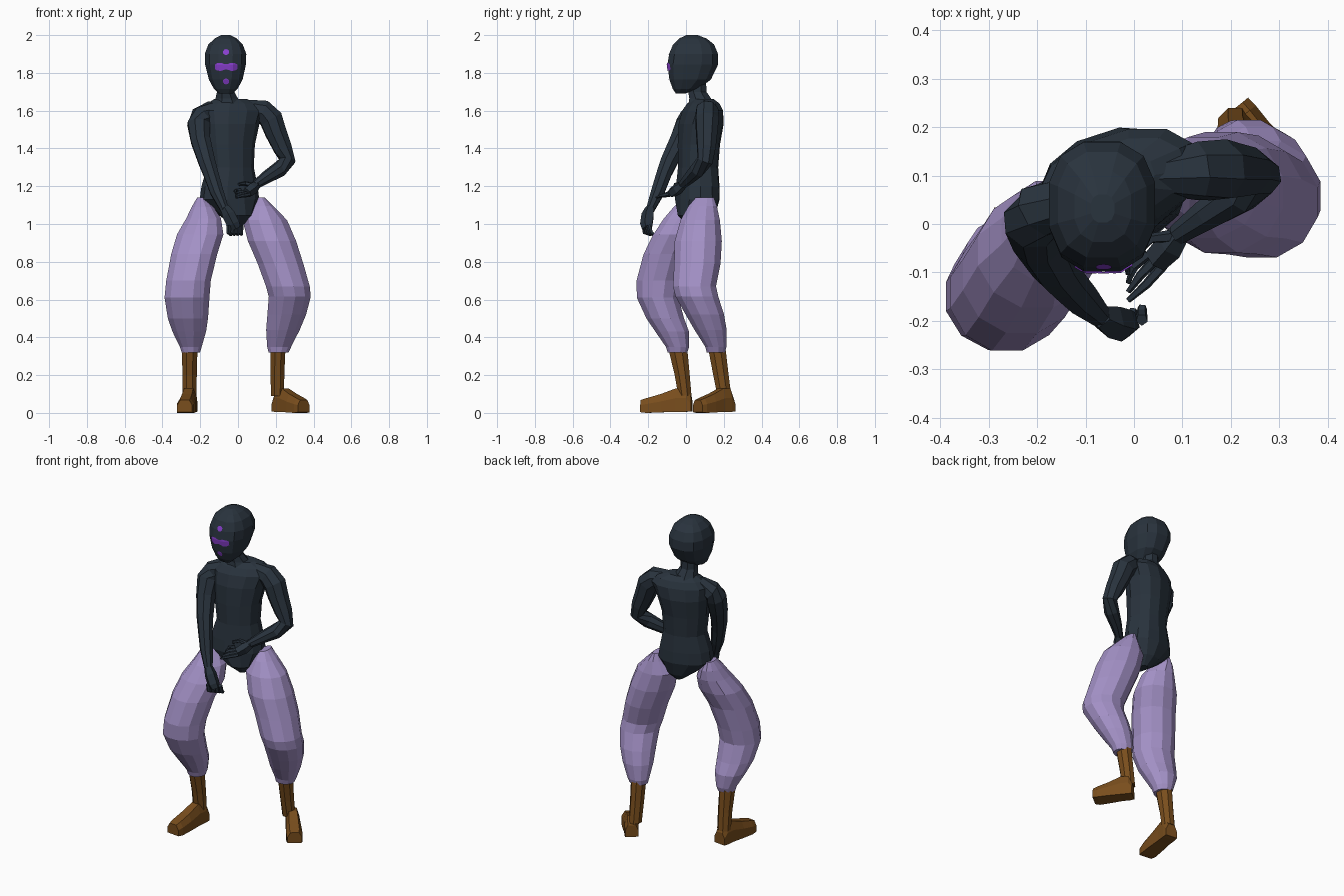
import bpy, bmesh, math
from mathutils import Vector
from mathutils.bvhtree import BVHTree


def material(name, rgb):
    m = bpy.data.materials.new(name)
    m.diffuse_color = (*rgb, 1)
    return m


DARK = material("dark slate", (0.022, 0.033, 0.047))
LILAC = material("lilac cloth", (0.37, 0.285, 0.57))
BROWN = material("brown leather", (0.19, 0.075, 0.012))
VIOLET = material("violet paint", (0.25, 0.05, 0.62))


def finish(name, bm, mat):
    bmesh.ops.recalc_face_normals(bm, faces=bm.faces)
    me = bpy.data.meshes.new(name)
    bm.to_mesh(me)
    bm.free()
    me.materials.append(mat)
    ob = bpy.data.objects.new(name, me)
    bpy.context.collection.objects.link(ob)
    return ob


def skin(bm, rings):
    """Bridge equal-sized rings of points and cap both ends."""
    vs = [[bm.verts.new(p) for p in r] for r in rings]
    n = len(vs[0])
    for a, b in zip(vs, vs[1:]):
        for i in range(n):
            j = (i + 1) % n
            bm.faces.new((a[i], a[j], b[j], b[i]))
    bm.faces.new(vs[0][::-1])
    bm.faces.new(vs[-1])


def oval(x, y, z, rx, ry, n=12, yaw=0, power=1.0):
    """Level ring; power below 1 makes it squarer."""
    out = []
    for i in range(n):
        a = 2 * math.pi * (i + 0.5) / n
        c, s = math.cos(a), math.sin(a)
        u = rx * math.copysign(abs(c) ** power, c)
        v = ry * math.copysign(abs(s) ** power, s)
        out.append(Vector((x + u * math.cos(yaw) - v * math.sin(yaw),
                           y + u * math.sin(yaw) + v * math.cos(yaw), z)))
    return out


def stack(name, rings, mat, **kw):
    bm = bmesh.new()
    skin(bm, [oval(*r, **kw) for r in rings])
    return finish(name, bm, mat)


def tube(bm, path, n=8):
    """Round tube through (x, y, z, radius) points."""
    pts = [Vector(p[:3]) for p in path]
    rings = []
    for i, p in enumerate(pts):
        t = (pts[min(i + 1, len(pts) - 1)] - pts[max(i - 1, 0)]).normalized()
        u = t.cross(Vector((0.3, 1, 0.1))).normalized()
        v = t.cross(u)
        r = path[i][3]
        rings.append([p + r * (u * math.cos(2 * math.pi * k / n) + v * math.sin(2 * math.pi * k / n))
                      for k in range(n)])
    skin(bm, rings)


def limb(name, paths, mat):
    bm = bmesh.new()
    for i, p in enumerate(paths):
        tube(bm, p, 8 if i == 0 else 5)
    return finish(name, bm, mat)


# Head, with the pointed chin to the front
head = stack("head", [
    (-.065, -.03, 1.69, .036, .024), (-.065, -.002, 1.715, .064, .07),
    (-.065, .022, 1.765, .092, .113), (-.066, .036, 1.845, .111, .138),
    (-.066, .04, 1.9, .113, .133), (-.066, .04, 1.95, .094, .112),
    (-.065, .036, 1.982, .06, .075), (-.065, .032, 2.0, .025, .03)],
    DARK, power=.8)

# Neck and torso, turned toward the rear arm
stack("neck", [(-.055, .085, 1.62, .09, .08), (-.06, .075, 1.665, .064, .062),
               (-.065, .06, 1.7, .05, .052), (-.065, .06, 1.77, .05, .05)], DARK, n=8)
stack("torso", [
    (.0, .055, .997, .028, .05), (-.012, .055, 1.045, .085, .098),
    (-.045, .06, 1.13, .16, .112), (-.045, .062, 1.2, .15, .11),
    (-.04, .064, 1.3, .124, .103), (-.045, .068, 1.42, .135, .108),
    (-.04, .08, 1.53, .155, .114), (-.03, .088, 1.6, .172, .1),
    (-.028, .092, 1.637, .14, .078), (-.04, .09, 1.663, .085, .05)],
    DARK, yaw=math.radians(18), power=.9)

# Arms: shoulder to wrist, then palm, fingers and thumb
fistA = [(-.07, -.19, 1.085, .025), (-.05, -.2, 1.05, .036), (-.025, -.207, 1.0, .036), (-.012, -.205, .975, .028)]
fingersA = [[(-.05 + .022 * i, -.222 + .008 * i, .995, .013),
             (-.05 + .022 * i, -.218 + .011 * i, .955, .012),
             (-.037 + .018 * i, -.19 + .006 * i, .945, .01)] for i in range(4)]
limb("straight_arm", [
    [(-.07, .075, 1.615, .03), (-.14, .055, 1.602, .05), (-.193, .028, 1.57, .06), (-.209, .005, 1.53, .063),
     (-.197, -.035, 1.44, .056), (-.165, -.09, 1.33, .048), (-.145, -.115, 1.27, .043),
     (-.112, -.15, 1.17, .038), (-.07, -.19, 1.075, .024)],
    fistA, *fingersA], DARK)

palmB = [(.1, -.015, 1.208, .022), (.075, -.045, 1.185, .032), (.045, -.075, 1.165, .028)]
fingersB = [[(.06 - .016 * i, -.085 + .012 * i, 1.155 + .008 * i, .012),
             (.025 - .013 * i, -.125 + .018 * i, 1.15 + .008 * i, .01),
             (-.012, -.158 + .018 * i, 1.14 + .008 * i, .006)] for i in range(4)]
thumbB = [(.08, -.025, 1.205, .014), (.035, -.03, 1.215, .011), (.005, -.06, 1.21, .008)]
limb("bent_arm", [
    [(.04, .1, 1.62, .04), (.13, .11, 1.598, .062), (.175, .112, 1.555, .066),
     (.2, .11, 1.485, .06), (.237, .108, 1.4, .052), (.262, .1, 1.335, .044),
     (.217, .062, 1.288, .043), (.15, .02, 1.247, .034), (.09, -.022, 1.205, .023)],
    palmB, *fingersB, thumbB], DARK)

# Baggy trouser legs
stack("front_trouser_leg", [
    (-.195, .03, 1.14, .022, .045), (-.187, .012, 1.09, .06, .08), (-.182, -.015, 1.03, .095, .105),
    (-.2, -.055, .945, .127, .122), (-.232, -.105, .84, .126, .124), (-.262, -.142, .7, .122, .124),
    (-.27, -.15, .61, .123, .114), (-.265, -.11, .5, .11, .103),
    (-.258, -.073, .43, .092, .092), (-.25, -.045, .35, .06, .064), (-.25, -.045, .32, .05, .054)],
    LILAC, n=12)
stack("rear_trouser_leg", [
    (.12, .1, 1.14, .022, .05), (.13, .088, 1.095, .06, .078), (.142, .075, 1.02, .122, .108),
    (.18, .065, .91, .132, .129), (.225, .06, .79, .125, .127), (.264, .045, .67, .12, .118),
    (.274, .058, .615, .115, .117), (.258, .1, .52, .106, .105),
    (.238, .13, .44, .092, .088), (.218, .158, .35, .066, .058), (.215, .158, .32, .055, .05)],
    LILAC, n=12)


def boot(name, shaft, heel, toe):
    bm = bmesh.new()
    skin(bm, [oval(*r, n=8) for r in shaft])
    heel, toe = Vector((*heel, 0)), Vector((*toe, 0))
    side = (toe - heel).normalized().cross(Vector((0, 0, 1)))
    rings = []
    for t, w, h, low in [(0, .037, .08, .008), (.1, .039, .13, .006), (.3, .039, .13, .006),
                         (.6, .044, .1, .003), (.88, .046, .078, 0), (1, .04, .068, .004)]:
        c = heel.lerp(toe, t)
        rings.append([c + side * w * u + Vector((0, 0, z)) for u, z in
                      [(-1, low), (1, low), (1, h * .6), (.6, h), (-.6, h), (-1, h * .6)]])
    skin(bm, rings)
    return finish(name, bm, BROWN)


boot("front_boot", [(-.256, -.045, .35, .045, .055), (-.256, -.02, .2, .041, .043), (-.258, -.006, .09, .04, .038)],
     (-.252, .03), (-.282, -.238))
boot("rear_boot", [(.212, .162, .35, .043, .05), (.209, .185, .2, .039, .044), (.209, .203, .09, .038, .04)],
     (.207, .238), (.348, .062))

# Painted face marks: thin plates laid on the head
bm = bmesh.new()
bm.from_mesh(head.data)
tree = BVHTree.FromBMesh(bm)
bm.free()


def on_face(x, z):
    hit = tree.ray_cast(Vector((x, -1, z)), Vector((0, 1, 0)))[0]
    return hit + Vector((0, -.004, 0))


def mark(name, columns):
    """Strip of (x, low z, high z) columns, projected on the face."""
    bm = bmesh.new()
    rows = [[bm.verts.new(on_face(x, lo + (hi - lo) * k / 4)) for k in range(5)] for x, lo, hi in columns]
    for a, b in zip(rows, rows[1:]):
        for k in range(4):
            bm.faces.new((a[k], b[k], b[k + 1], a[k + 1]))
    ob = finish(name, bm, VIOLET)
    if ob.data.polygons[0].normal.y > 0:
        ob.data.flip_normals()


def dot(name, x, z, r):
    mark(name, [(x + r * u, z - r * h, z + r * h) for u, h in
                [(-1, .35), (-.6, .8), (0, 1), (.6, .8), (1, .35)]])


dot("brow_dot", -.063, 1.91, .016)
dot("chin_dot", -.063, 1.755, .016)
heights = [.012, .019, .021, .021, .016, .014, .016, .021, .021, .019, .012]
mark("eye_band", [(-.123 + .012 * i, 1.832 - h, 1.832 + h) for i, h in enumerate(heights)])
